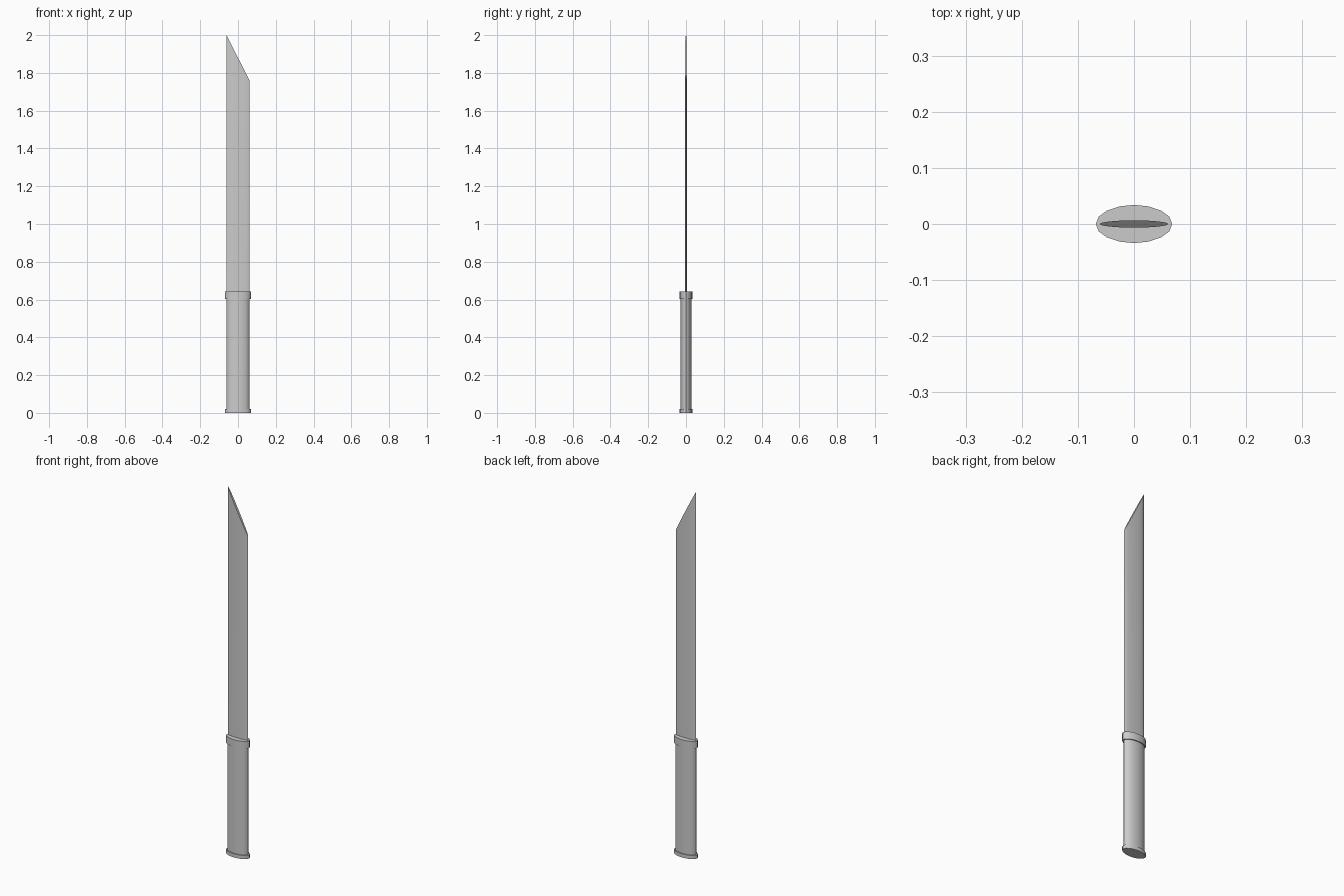
import bpy, bmesh
from math import cos, sin, pi

if "Cube" in bpy.data.objects:
    bpy.data.objects.remove(bpy.data.objects["Cube"])

SIDES = 16


def oval(name, rx, ry, z0, top):
    """Capped oval prism; top(x) gives the height of the upper rim."""
    bm = bmesh.new()
    ring = [(rx * cos(2 * pi * i / SIDES), ry * sin(2 * pi * i / SIDES)) for i in range(SIDES)]
    low = [bm.verts.new((x, y, z0)) for x, y in ring]
    high = [bm.verts.new((x, y, top(x))) for x, y in ring]
    bm.faces.new(low[::-1])
    bm.faces.new(high)
    for i in range(SIDES):
        j = (i + 1) % SIDES
        bm.faces.new((low[i], low[j], high[j], high[i]))
    mesh = bpy.data.meshes.new(name)
    bm.to_mesh(mesh)
    bm.free()
    obj = bpy.data.objects.new(name, mesh)
    bpy.context.collection.objects.link(obj)
    bpy.ops.object.select_all(action='DESELECT')
    obj.select_set(True)
    bpy.context.view_layer.objects.active = obj
    bpy.ops.object.shade_smooth_by_angle(angle=pi / 5)
    return obj


# Grip with a pommel cap below and a collar above
oval("pommel_cap", 0.068, 0.034, 0.0, lambda x: 0.02)
oval("grip", 0.061, 0.029, 0.01, lambda x: 0.61)
oval("collar", 0.068, 0.034, 0.603, lambda x: 0.643)

# Thin blade with a slanted tip, highest on the left
oval("blade", 0.061, 0.0065, 0.62, lambda x: 1.88 - 0.12 * x / 0.061)
